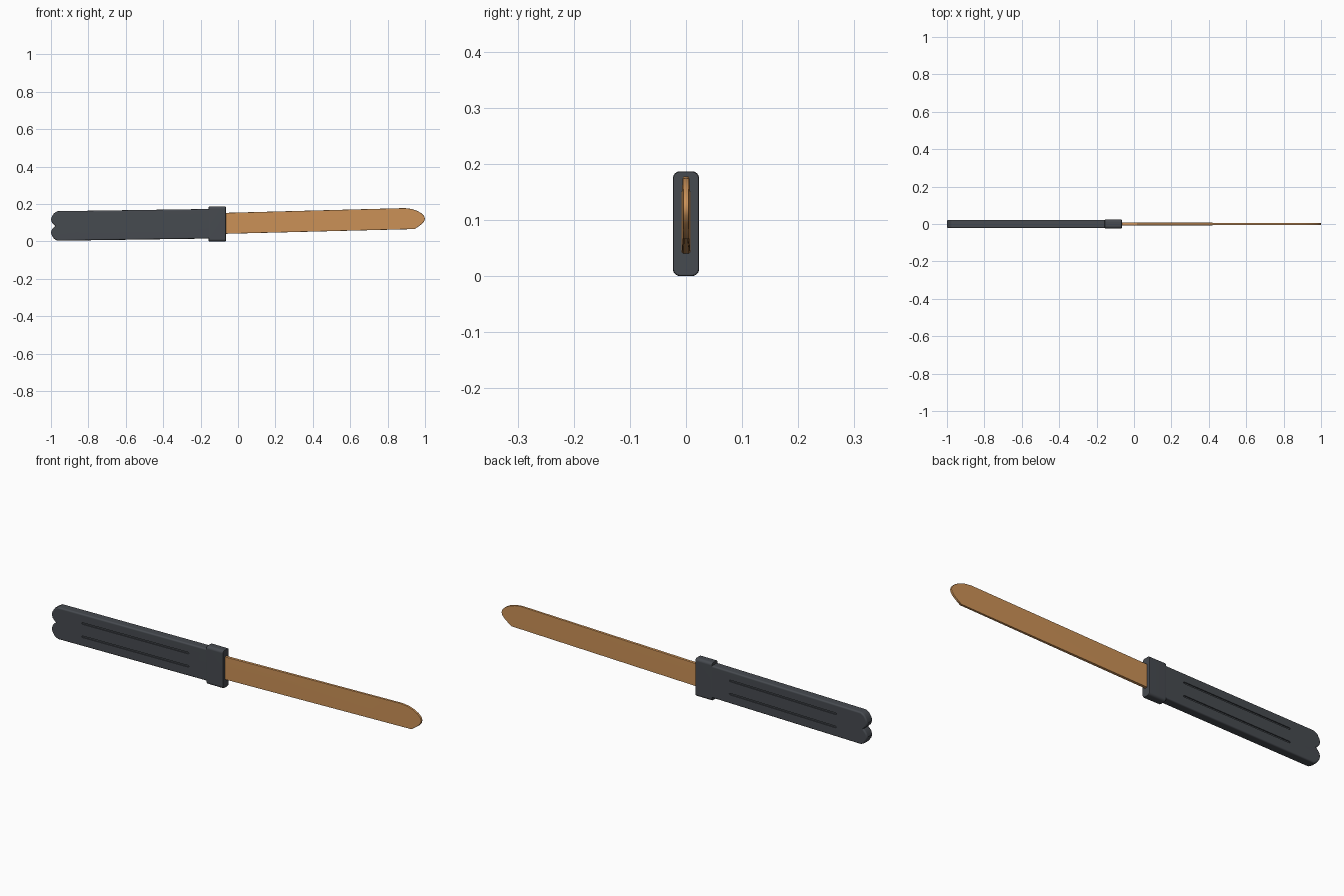
import bpy, bmesh, math

if "Cube" in bpy.data.objects:
    bpy.data.objects.remove(bpy.data.objects["Cube"])

def material(name, rgb):
    m = bpy.data.materials.new(name)
    m.diffuse_color = (*rgb, 1)
    m.use_nodes = True
    m.node_tree.nodes["Principled BSDF"].inputs["Base Color"].default_value = m.diffuse_color
    return m

dark = material("dark grey", (0.062, 0.069, 0.080))
tan = material("tan", (0.60, 0.285, 0.095))

def slab(name, outline, half, mat, bevel, segments=4):
    """Extrude an xz outline through y and round its rim."""
    bm = bmesh.new()
    face = bm.faces.new([bm.verts.new((x, -half, z)) for x, z in outline])
    out = bmesh.ops.extrude_face_region(bm, geom=[face])["geom"]
    bmesh.ops.translate(bm, vec=(0, 2 * half, 0),
                        verts=[v for v in out if isinstance(v, bmesh.types.BMVert)])
    bmesh.ops.recalc_face_normals(bm, faces=bm.faces)
    if bevel:
        rim = [e for e in bm.edges if abs(e.verts[0].co.y - e.verts[1].co.y) < 1e-6]
        bmesh.ops.bevel(bm, geom=rim, offset=bevel, segments=segments, profile=0.5,
                        affect='EDGES', clamp_overlap=True)
    mesh = bpy.data.meshes.new(name)
    bm.to_mesh(mesh)
    bm.free()
    mesh.materials.append(mat)
    ob = bpy.data.objects.new(name, mesh)
    bpy.context.collection.objects.link(ob)
    return ob

def activate(ob):
    bpy.ops.object.select_all(action='DESELECT')
    ob.select_set(True)
    bpy.context.view_layer.objects.active = ob

def smooth(ob):
    activate(ob)
    bpy.ops.object.shade_smooth_by_angle(angle=math.radians(35))
    ob.modifiers.new("weighted", 'WEIGHTED_NORMAL').keep_sharp = True

def tilt(x):
    return 0.0145 * (x + 1)

# Handle: two rounded lobes at the butt, slightly tilted
mid = 0.082
lobe = [(-0.965, 0.078), (-0.984, 0.068), (-0.996, 0.050), (-1.0, 0.034),
        (-0.996, 0.018), (-0.987, 0.007)]
half = [(-0.10, 0.078)] + lobe + [(-0.977, 0.0005)]
upper = [(-0.10, mid + 0.079), (-0.965, mid + 0.079), (-0.983, mid + 0.069),
         (-0.995, mid + 0.051), (-1.0, mid + 0.034), (-0.994, mid + 0.017),
         (-0.984, mid + 0.006)]
lower = [(x, 2 * mid - z) for x, z in reversed(upper)]
outline = upper + [(-0.977, mid)] + lower
handle = slab("handle", [(x, z + tilt(x)) for x, z in outline], 0.0225, dark, 0.013)

# Two long grooves on each side of the handle
for z in (0.0505, 0.1155):
    for side in (-1, 1):
        pts = [(-0.83, z - 0.004), (-0.255, z - 0.004), (-0.25, z), (-0.255, z + 0.004),
               (-0.83, z + 0.004), (-0.835, z)]
        cutter = slab("groove_cutter", [(x, h + tilt(x)) for x, h in pts], 0.005, dark, 0)
        cutter.location.y = side * 0.0225
        cutter.hide_render = True
        mod = handle.modifiers.new("groove", 'BOOLEAN')
        mod.operation, mod.solver, mod.object = 'DIFFERENCE', 'EXACT', cutter
        activate(handle)
        bpy.ops.object.modifier_apply(modifier=mod.name)
        bpy.data.objects.remove(cutter)
smooth(handle)

# Collar: upright rounded block, rounded on every edge
collar = slab("collar", [(-0.157, 0), (-0.065, 0), (-0.065, 0.187), (-0.157, 0.187)],
              0.0235, dark, 0)
bm = bmesh.new()
bm.from_mesh(collar.data)
bmesh.ops.bevel(bm, geom=[e for e in bm.edges if abs(e.verts[0].co.x - e.verts[1].co.x) > 0.01],
                offset=0.013, segments=4, profile=0.5, affect='EDGES')
ends = [e for e in bm.edges if len(e.link_faces) == 2 and e.calc_face_angle() > 1.4]
bmesh.ops.bevel(bm, geom=ends, offset=0.004, segments=2, profile=0.5, affect='EDGES')
bm.to_mesh(collar.data)
bm.free()
smooth(collar)

# Blade: curved back to the tip, clipped underside, thinning towards the tip
tip = [(0.89, 0.178), (0.925, 0.174), (0.955, 0.165), (0.98, 0.151), (0.995, 0.136),
       (1.0, 0.122), (0.996, 0.108), (0.984, 0.094), (0.967, 0.081), (0.945, 0.066)]
blade = slab("blade", [(-0.11, 0.0395), (-0.11, 0.1515)] + tip, 0.0078, tan, 0.003, 2)
for v in blade.data.vertices:
    v.co.y *= 1 - 0.3 * (v.co.x + 0.11) / 1.11
smooth(blade)
